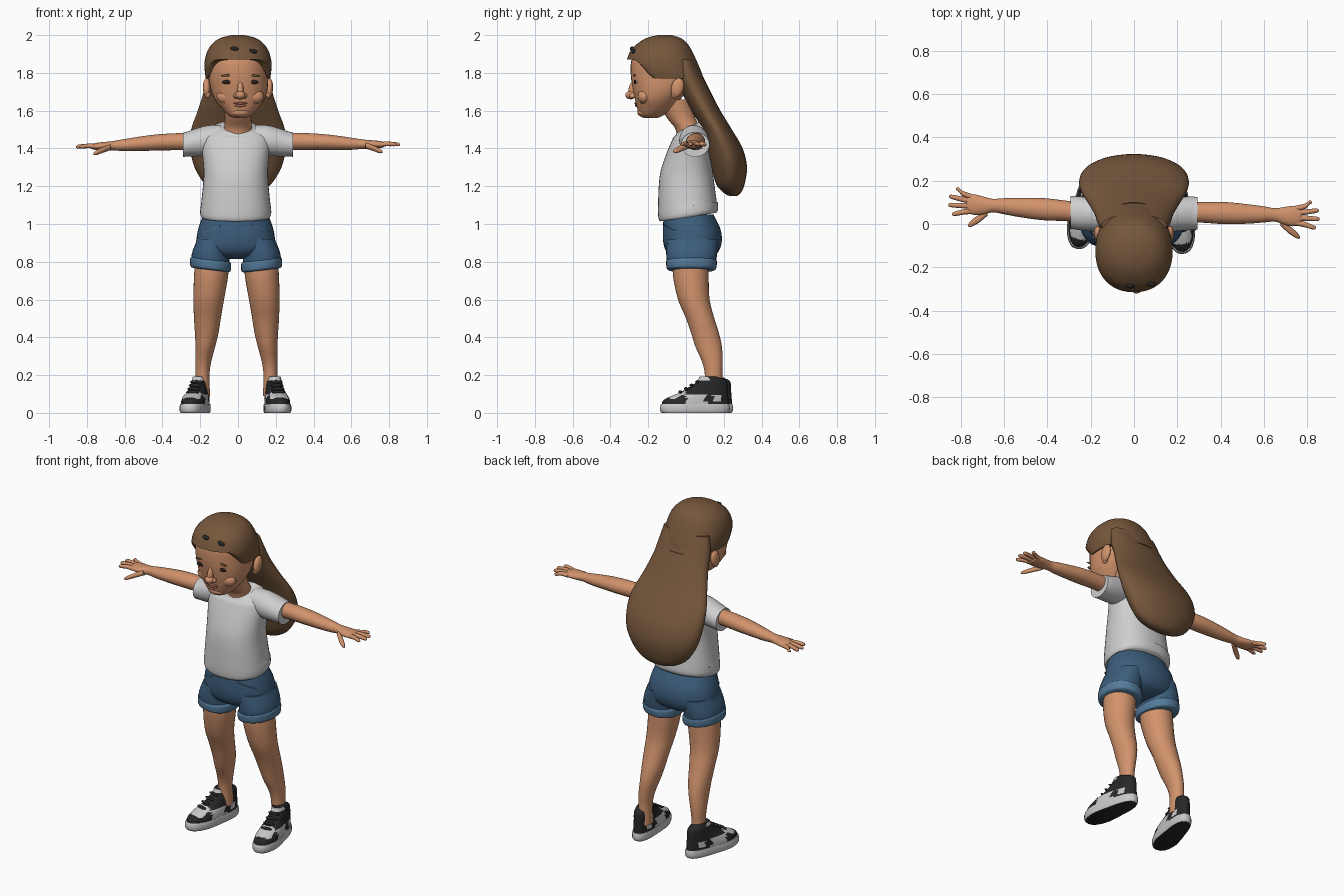
import bpy, bmesh, math
from mathutils import Vector, Matrix
from mathutils.bvhtree import BVHTree

cube = bpy.data.objects.get("Cube")
if cube:
    bpy.data.objects.remove(cube)


def material(name, r, g, b):
    m = bpy.data.materials.new(name)
    m.use_nodes = True
    m.diffuse_color = (r, g, b, 1)
    m.node_tree.nodes["Principled BSDF"].inputs["Base Color"].default_value = (r, g, b, 1)
    return m


SKIN = material("skin", .64, .29, .15)
HAIR = material("hair_brown", .18, .095, .045)
SHIRT = material("shirt_white", .62, .62, .63)
DENIM = material("denim", .045, .11, .2)
CUFF = material("denim_light", .09, .2, .33)
BLACK = material("shoe_black", .02, .02, .022)
WHITE = material("shoe_white", .58, .58, .58)
DARK = material("eye_dark", .025, .015, .012)
LIPS = material("lips", .45, .15, .1)
parts = []


def finish(name, bm, mats, rule=None):
    bmesh.ops.recalc_face_normals(bm, faces=bm.faces)
    me = bpy.data.meshes.new(name)
    bm.normal_update()
    for f in bm.faces:
        f.material_index = rule(f) if rule else 0
    bm.to_mesh(me)
    bm.free()
    for m in mats:
        me.materials.append(m)
    ob = bpy.data.objects.new(name, me)
    bpy.context.collection.objects.link(ob)
    parts.append(ob)
    return ob


def spline(rings, steps):
    """Smooth interpolation between cross-sections."""
    rows = [Vector(r) for r in rings]
    out = []
    for i in range(len(rows) - 1):
        a, b = rows[max(i - 1, 0)], rows[i]
        c, d = rows[i + 1], rows[min(i + 2, len(rows) - 1)]
        for k in range(steps):
            t = k / steps
            out.append(b + (c - a) * (t / 2) + (a * 2 - b * 5 + c * 4 - d) * (t * t / 2)
                       + (b * 3 - a - c * 3 + d) * (t ** 3 / 2))
    return out + [rows[-1]]


def loft(name, rings, mats, axis="Z", power=2.0, seg=32, steps=4, warp=None, rule=None):
    """Rings along Z: (z, x centre, y front, y back, x radius).
    Rings along X: (x, y centre, z centre, y radius, z radius)."""
    bm = bmesh.new()
    loops = []
    for p, q, r, s, t in spline(rings, steps):
        loop = []
        for i in range(seg):
            a = math.tau * i / seg
            c = math.copysign(abs(math.cos(a)) ** (2 / power), math.cos(a))
            d = math.copysign(abs(math.sin(a)) ** (2 / power), math.sin(a))
            if axis == "Z":
                co = Vector((q + t * c, (r + s) / 2 + (s - r) / 2 * d, p))
            else:
                co = Vector((p, q + s * c, r + t * d))
            loop.append(bm.verts.new(warp(co) if warp else co))
        loops.append(loop)
    for u, v in zip(loops, loops[1:]):
        for i in range(seg):
            j = (i + 1) % seg
            bm.faces.new((u[i], u[j], v[j], v[i]))
    bm.faces.new(loops[0])
    bm.faces.new(loops[-1])
    return finish(name, bm, mats, rule)


def ball(name, loc, size, mat, turn=0, axis="Y"):
    bm = bmesh.new()
    bmesh.ops.create_uvsphere(bm, u_segments=16, v_segments=10, radius=1)
    bm.transform(Matrix.Translation(loc) @ Matrix.Rotation(turn, 4, axis) @ Matrix.Diagonal((*size, 1)))
    return finish(name, bm, [mat])


def front_point(ob, x, z):
    """Point on the front surface of a part."""
    me = ob.data
    tree = BVHTree.FromPolygons([v.co for v in me.vertices], [p.vertices for p in me.polygons])
    return tree.ray_cast(Vector((x, -2, z)), Vector((0, 1, 0)))[0]


# Head and neck
head = loft("head", [
    (1.562, .01, -.225, -.15, .03), (1.575, .01, -.245, -.12, .06), (1.61, .01, -.258, -.07, .095),
    (1.66, .008, -.27, -.03, .132), (1.72, .005, -.283, .02, .152), (1.8, 0, -.293, .05, .16),
    (1.88, 0, -.285, .04, .152), (1.94, 0, -.23, .0, .11)], [SKIN], power=2.15)
loft("neck", [(1.42, -.01, -.05, .09, .085), (1.5, 0, -.055, .08, .075),
              (1.56, 0, -.1, .05, .07), (1.66, 0, -.16, .02, .08)], [SKIN])

# Face
MID = .012
ball("nose_tip", (MID, -.293, 1.682), (.027, .028, .022), SKIN)
ball("nose_bridge", (MID, -.283, 1.71), (.017, .022, .05), SKIN, -.2, "X")
ball("chin", (MID, -.228, 1.592), (.05, .03, .025), SKIN)
for s, side in ((-1, "right"), (1, "left")):
    x = MID + s * .068
    ball(side + "_nostril_wing", (MID + s * .022, -.283, 1.678), (.014, .018, .014), SKIN)
    ball(side + "_cheek", (MID + s * .075, -.222, 1.675), (.05, .035, .04), SKIN)
    ball(side + "_eye", front_point(head, x, 1.752), (.03, .006, .011), DARK, s * .05)
    ball(side + "_eye_white", front_point(head, x + s * .014, 1.751), (.008, .009, .006), WHITE)
    ball(side + "_brow", front_point(head, x, 1.787), (.036, .005, .006), HAIR, s * .12)
    ball(side + "_ear", (s * .166, -.045, 1.722), (.02, .034, .052), SKIN, -.25, "X")
    ball(side + "_ear_lobe", (s * .16, -.058, 1.685), (.014, .02, .02), SKIN)
ball("upper_lip", front_point(head, MID, 1.639), (.038, .008, .006), LIPS)
ball("lower_lip", front_point(head, MID, 1.627), (.03, .009, .007), LIPS)


# Hair: cap with an arched hairline, then the long fall behind
def hairline(v):
    t = min(max((-.16 - v.y) / .12, 0), 1)
    v.z = max(v.z, 1.77 + .1 * t * t * (3 - 2 * t))
    return v


cap = loft("hair_cap", [
    (1.74, 0, -.285, .1, .165), (1.8, 0, -.308, .083, .175), (1.86, 0, -.314, .058, .177),
    (1.92, 0, -.292, .03, .16), (1.96, 0, -.25, .003, .13), (1.985, 0, -.208, -.03, .092),
    (2.0, 0, -.15, -.075, .035)], [HAIR], power=2.2, seg=48, warp=hairline)
loft("long_hair", [
    (1.148, 0, .23, .27, .05), (1.165, 0, .2, .29, .11), (1.21, 0, .16, .31, .175),
    (1.3, 0, .135, .323, .23), (1.4, 0, .11, .3, .252), (1.5, 0, .085, .243, .248),
    (1.6, 0, .03, .182, .213), (1.7, 0, -.025, .13, .182), (1.78, 0, -.06, .09, .17),
    (1.87, 0, -.06, .045, .15)], [HAIR], seg=40)
for i, (x, z) in enumerate(((-.018, 1.928), (.08, 1.915))):
    ball("hair_clip_%d" % i, front_point(cap, x, z), (.022, .012, .012), BLACK, .2)


# Shirt, with a dipped neckline and tilted hem
def shirt_shape(v):
    if v.z > 1.46:
        v.z += (v.y - .05) * .45 * (v.z - 1.46) / .07
    elif v.z < 1.1:
        v.z += (v.y + .1) * .15
    return v


BODY = -.012
loft("shirt", [
    (1.02, BODY, -.138, .16, .18), (1.04, BODY, -.146, .17, .188), (1.1, BODY, -.148, .165, .184),
    (1.25, BODY, -.14, .145, .17), (1.35, BODY, -.112, .135, .175), (1.43, BODY, -.08, .13, .185),
    (1.48, BODY, -.058, .125, .175), (1.512, BODY, -.05, .115, .13),
    (1.53, BODY, -.045, .1, .085)], [SHIRT], power=2.3, seg=40, warp=shirt_shape)

# Arms, sleeves and hands
for s, side, drift, lift in ((-1, "right", .04, -.006), (1, "left", -.014, .004)):
    def pose(v):
        t = max((v.x - .25) / .5, 0)
        return Vector((s * v.x, v.y + drift * t, v.z + lift * t))

    loft(side + "_sleeve", [
        (.09, .04, 1.45, .07, .075), (.16, .042, 1.443, .078, .079), (.22, .047, 1.432, .078, .074),
        (.27, .05, 1.423, .077, .066), (.292, .05, 1.42, .075, .065)], [SHIRT], "X", warp=pose)
    loft(side + "_arm", [
        (.2, .05, 1.435, .05, .045), (.3, .055, 1.437, .047, .045), (.42, .055, 1.434, .051, .043),
        (.52, .054, 1.428, .045, .038), (.6, .054, 1.422, .037, .032), (.65, .053, 1.42, .031, .026),
        (.69, .05, 1.418, .04, .023), (.73, .05, 1.417, .047, .021), (.765, .052, 1.416, .043, .016),
        (.775, .053, 1.416, .033, .01)], [SKIN], "X", seg=24, warp=pose)
    for finger, base, tip, reach in (("index", .02, .0, .84), ("middle", .043, .04, .857),
                                     ("ring", .065, .078, .853), ("little", .085, .115, .822)):
        loft(side + "_" + finger + "_finger", [
            (.745, base, 1.416, .013, .013), (.79, base * .6 + tip * .4, 1.42, .0125, .012),
            (reach - .012, tip, 1.417, .01, .01), (reach, tip, 1.415, .004, .004)],
            [SKIN], "X", seg=12, warp=pose)
    loft(side + "_thumb", [
        (.675, .025, 1.412, .02, .016), (.715, -.012, 1.398, .019, .015),
        (.75, -.037, 1.383, .015, .012), (.766, -.048, 1.377, .005, .005)],
        [SKIN], "X", seg=12, warp=pose)

# Shorts
loft("shorts_hips", [
    (.815, BODY, -.03, .11, .05), (.835, BODY, -.085, .155, .15), (.87, BODY, -.112, .18, .208),
    (.92, BODY, -.122, .19, .208), (.98, BODY, -.122, .18, .197), (1.05, BODY, -.118, .145, .172)],
    [DENIM], power=2.2, seg=40)
for s, side in ((-1, "right"), (1, "left")):
    leg_x = s * .135 - .01
    loft(side + "_shorts_leg", [
        (.77, leg_x, -.095, .152, .1), (.84, leg_x, -.105, .165, .1), (.92, s * .115 - .01, -.1, .17, .09)],
        [DENIM], power=2.2)
    loft(side + "_shorts_cuff", [
        (.755, leg_x, -.085, .145, .093), (.762, leg_x, -.1, .158, .106), (.785, leg_x, -.105, .163, .109),
        (.805, leg_x, -.104, .162, .107), (.812, leg_x, -.09, .15, .095)], [CUFF], power=2.2,
        warp=lambda v: Vector((v.x, v.y, v.z + (abs(v.x) - .13) * .12)))
    loft(side + "_pocket_seam", [
        (.972, s * .13 - .01, -.117, -.102, .045), (.978, s * .13 - .01, -.119, -.102, .045)], [CUFF],
        warp=lambda v: Vector((v.x, v.y + max(abs(v.x + .01) - .09, 0) * .6, v.z - (abs(v.x) - .13) * .4)))

# Legs
for s, side in ((-1, "right"), (1, "left")):
    loft(side + "_leg", [(z, s * x - .008, f, b, r) for z, x, f, b, r in (
        (.09, .18, .1, .2, .04), (.2, .18, .1, .192, .037), (.27, .176, .085, .194, .042),
        (.35, .165, .05, .19, .052), (.42, .158, .028, .175, .062), (.5, .154, 0, .15, .071),
        (.6, .147, -.042, .125, .081), (.72, .135, -.068, .12, .09), (.82, .128, -.07, .12, .09))], [SKIN])


# Shoes, built toe forward then turned outwards
def upper_colours(f):
    c = f.calc_center_median()
    toe_box = -.14 < c.y < -.055 and c.z > .072 and abs(c.x) < .048
    side_panel = -.055 < c.y < .05 and c.z < .1
    tongue = c.z > .172 and c.y < .07
    heel_panel = .09 < c.y < .13 and .06 < c.z < .095
    return int(toe_box or side_panel or tongue or heel_panel)


def waist(v):
    """Narrow the heel and arch of the foot."""
    v.x *= 1 - .16 * min(max((v.y + .08) / .12, 0), 1)
    return v


for s, side, x, y, turn in ((-1, "right", -.222, .067, -.23), (1, "left", .203, .047, .14)):
    sole = loft(side + "_shoe_sole", [
        (0, 0, -.178, .178, .068), (.012, 0, -.186, .186, .073), (.035, 0, -.186, .186, .073),
        (.048, 0, -.18, .182, .07)], [WHITE, BLACK], power=2.4, steps=2, warp=waist,
        rule=lambda f: int(f.normal.z < -.7))
    upper = loft(side + "_shoe_upper", [
        (.035, 0, -.178, .18, .069), (.065, 0, -.17, .18, .068), (.09, 0, -.125, .178, .064),
        (.115, 0, -.06, .176, .058), (.145, 0, -.012, .175, .053), (.172, 0, .015, .165, .047),
        (.192, 0, .025, .12, .038)], [BLACK, WHITE], power=2.2, seg=40, steps=6, warp=waist,
        rule=upper_colours)
    laces = [ball(side + "_lace_%d" % i, (0, -.078 + i * .03, .11 + i * .018), (.036, .009, .009), BLACK)
             for i in range(4)]
    for ob in [sole, upper] + laces:
        ob.data.transform(Matrix.Translation((x, y, 0)) @ Matrix.Rotation(turn, 4, "Z"))

# Smooth shading with crisp edges
bpy.ops.object.select_all(action="DESELECT")
for ob in parts:
    ob.select_set(True)
bpy.context.view_layer.objects.active = parts[0]
bpy.ops.object.shade_smooth_by_angle(angle=math.radians(50))
